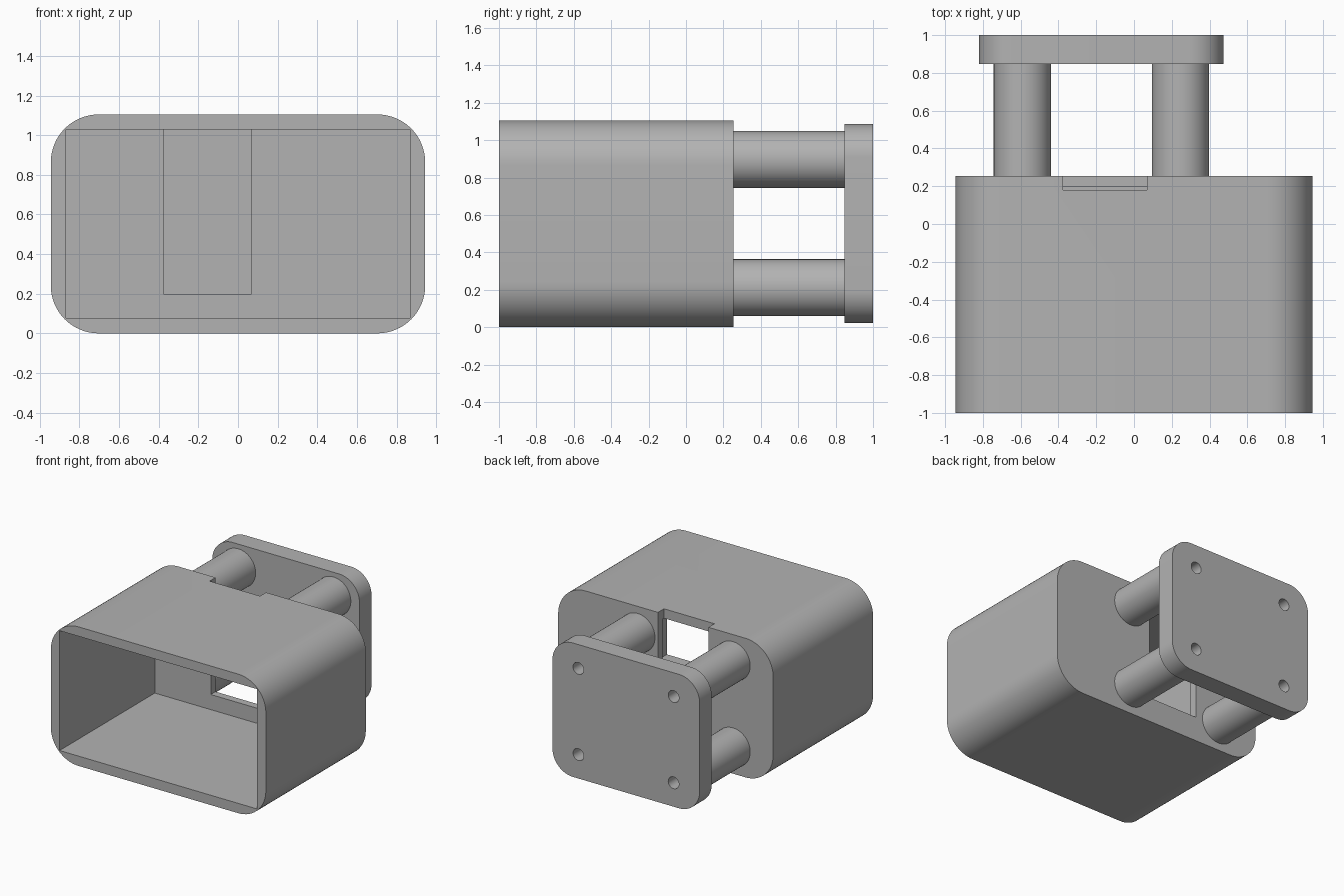
import bpy
import bmesh
from math import sin, cos, pi, radians
from mathutils import Vector

cube = bpy.data.objects.get("Cube")
if cube:
    bpy.data.objects.remove(cube, do_unlink=True)

grey = bpy.data.materials.new("plain grey")
grey.use_nodes = True
grey.diffuse_color = (0.45, 0.45, 0.45, 1)
grey.node_tree.nodes["Principled BSDF"].inputs["Base Color"].default_value = grey.diffuse_color


def prism(name, outline, y0, y1):
    """Extrude an x-z outline from y0 to y1."""
    bm = bmesh.new()
    face = bm.faces.new([bm.verts.new((x, y0, z)) for x, z in outline])
    new = bmesh.ops.extrude_face_region(bm, geom=[face])["geom"]
    bmesh.ops.translate(bm, vec=Vector((0, y1 - y0, 0)),
                        verts=[g for g in new if isinstance(g, bmesh.types.BMVert)])
    bmesh.ops.recalc_face_normals(bm, faces=bm.faces)
    mesh = bpy.data.meshes.new(name)
    bm.to_mesh(mesh)
    bm.free()
    mesh.materials.append(grey)
    obj = bpy.data.objects.new(name, mesh)
    bpy.context.collection.objects.link(obj)
    return obj


def rect(x0, x1, z0, z1):
    return [(x0, z0), (x1, z0), (x1, z1), (x0, z1)]


def rounded(x0, x1, z0, z1, r, steps=16):
    centres = [(x1 - r, z1 - r), (x0 + r, z1 - r), (x0 + r, z0 + r), (x1 - r, z0 + r)]
    return [(cx + r * cos(a), cz + r * sin(a))
            for q, (cx, cz) in enumerate(centres)
            for a in ((q + i / steps) * pi / 2 for i in range(steps + 1))]


def circle(cx, cz, r, sides):
    return [(cx + r * cos(2 * pi * i / sides), cz + r * sin(2 * pi * i / sides))
            for i in range(sides)]


def cut(obj, cutter):
    """Subtract the cutter, then discard it."""
    mod = obj.modifiers.new("cut", 'BOOLEAN')
    mod.operation = 'DIFFERENCE'
    mod.solver = 'EXACT'
    mod.object = cutter
    bpy.context.view_layer.objects.active = obj
    bpy.ops.object.modifier_apply(modifier=mod.name)
    bpy.data.objects.remove(cutter, do_unlink=True)


# Hollow housing, open at the front, with a slot through the back wall and roof edge
housing = prism("housing", rounded(-0.945, 0.945, 0, 1.105, 0.242), -1, 0.255)
cut(housing, prism("cavity", rect(-0.868, 0.868, 0.078, 1.03), -1.1, 0.195))
cut(housing, prism("slot", rect(-0.376, 0.068, 0.198, 1.3), 0.18, 0.4))

# Back plate
plate = prism("back_plate", rounded(-0.82, 0.474, 0.022, 1.086, 0.18), 0.848, 1)
parts = [housing, plate]

# Four posts, each with a screw hole drilled in through the plate
for side, x in (("right", -0.591), ("left", 0.246)):
    for level, z in (("lower", 0.212), ("upper", 0.897)):
        post = prism(f"{level}_{side}_post", circle(x, z, 0.152, 64), 0.25, 0.86)
        for part in (post, plate):
            cut(part, prism("screw_hole", circle(x, z, 0.047, 32), 0.4, 1.1))
        parts.append(post)

# Smooth round surfaces with sharp edges
bpy.ops.object.select_all(action='DESELECT')
for part in parts:
    part.select_set(True)
bpy.context.view_layer.objects.active = housing
bpy.ops.object.shade_smooth_by_angle(angle=radians(30))
